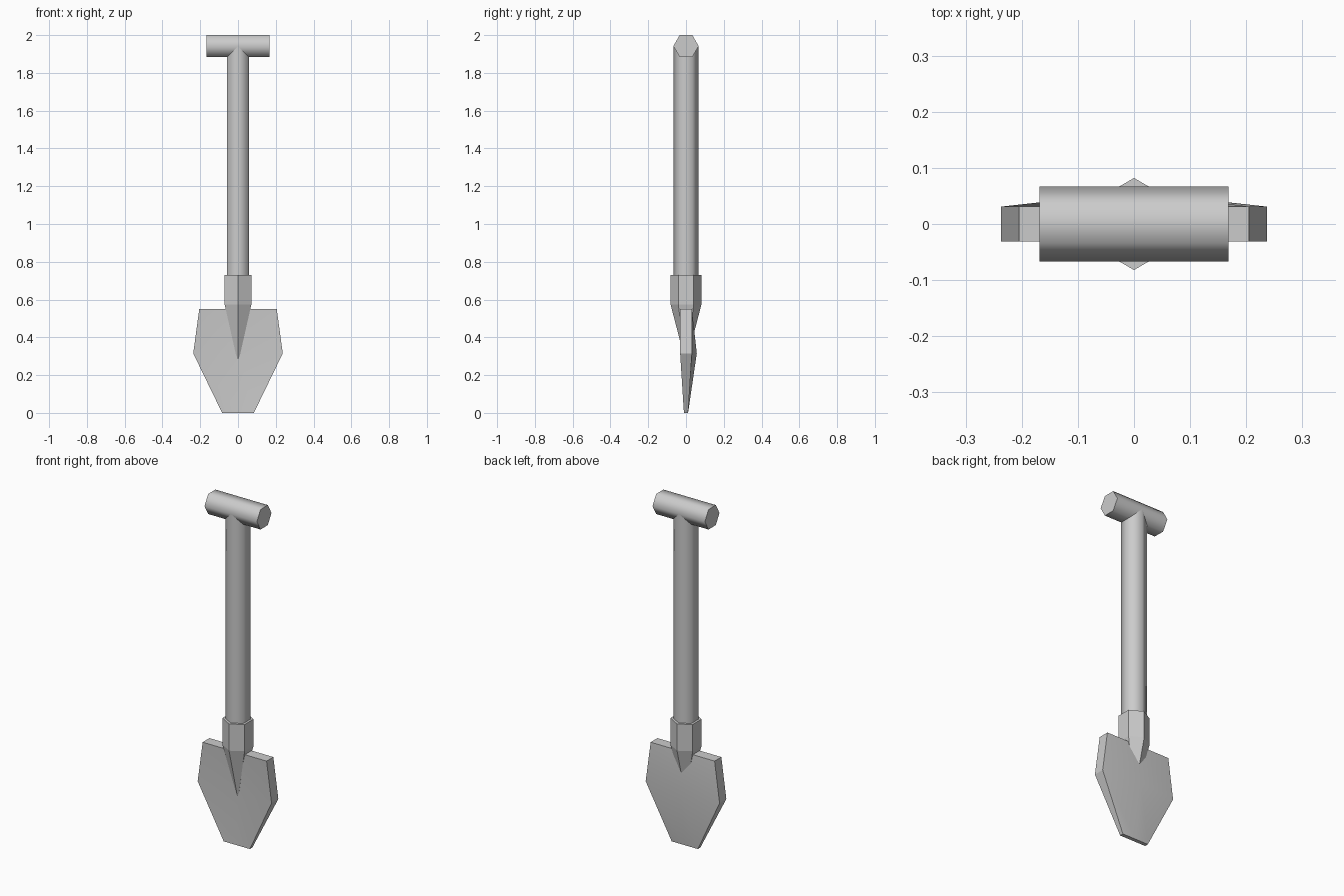
import bpy, bmesh
from math import radians, sin, cos, pi

if "Cube" in bpy.data.objects:
    bpy.data.objects.remove(bpy.data.objects["Cube"])


def make_object(name, bm, smooth=None):
    bmesh.ops.recalc_face_normals(bm, faces=bm.faces)
    mesh = bpy.data.meshes.new(name)
    bm.to_mesh(mesh)
    bm.free()
    obj = bpy.data.objects.new(name, mesh)
    bpy.context.collection.objects.link(obj)
    if smooth:
        bpy.ops.object.select_all(action='DESELECT')
        obj.select_set(True)
        bpy.context.view_layer.objects.active = obj
        bpy.ops.object.shade_smooth_by_angle(angle=radians(smooth))
    return obj


def hex_ring(bm, radius, z):
    # corners face front and back
    return [bm.verts.new((radius * sin(i * pi / 3), radius * cos(i * pi / 3), z))
            for i in range(6)]


def bridge(bm, a, b):
    for i in range(len(a)):
        j = (i + 1) % len(a)
        bm.faces.new((a[i], a[j], b[j], b[i]))


def hex_bar(name, radius, z0, z1):
    bm = bmesh.new()
    low, high = hex_ring(bm, radius, z0), hex_ring(bm, radius, z1)
    bridge(bm, low, high)
    bm.faces.new(low)
    bm.faces.new(high)
    return make_object(name, bm, 65)


# Shaft and cross grip
hex_bar("shaft", 0.067, 0.60, 1.942)
grip = hex_bar("grip", 0.067, -0.168, 0.168)
grip.rotation_euler = (0, radians(90), 0)
grip.location.z = 1.942

# Socket: hexagonal collar tapering to a point
bm = bmesh.new()
top, mid = hex_ring(bm, 0.082, 0.73), hex_ring(bm, 0.082, 0.575)
tip = bm.verts.new((0, 0, 0.26))
bm.faces.new(top)
bridge(bm, top, mid)
for i in range(6):
    bm.faces.new((mid[i], mid[(i + 1) % 6], tip))
make_object("socket", bm)

# Blade: rows of (half width, z, half thickness, dish depth at the centre)
rows = [(0.205, 0.55, 0.031, 0), (0.237, 0.315, 0.031, 0.026), (0.084, 0, 0.011, 0)]
bm = bmesh.new()
rings = []
for w, z, t, dish in rows:
    pts = [(-w, -t), (0, dish - t), (w, -t), (w, t), (0, dish + t), (-w, t)]
    rings.append([bm.verts.new((x, y, z)) for x, y in pts])
for a, b in zip(rings, rings[1:]):
    bridge(bm, a, b)
bm.faces.new(rings[0])
bm.faces.new(rings[-1])
make_object("blade", bm, 30)
